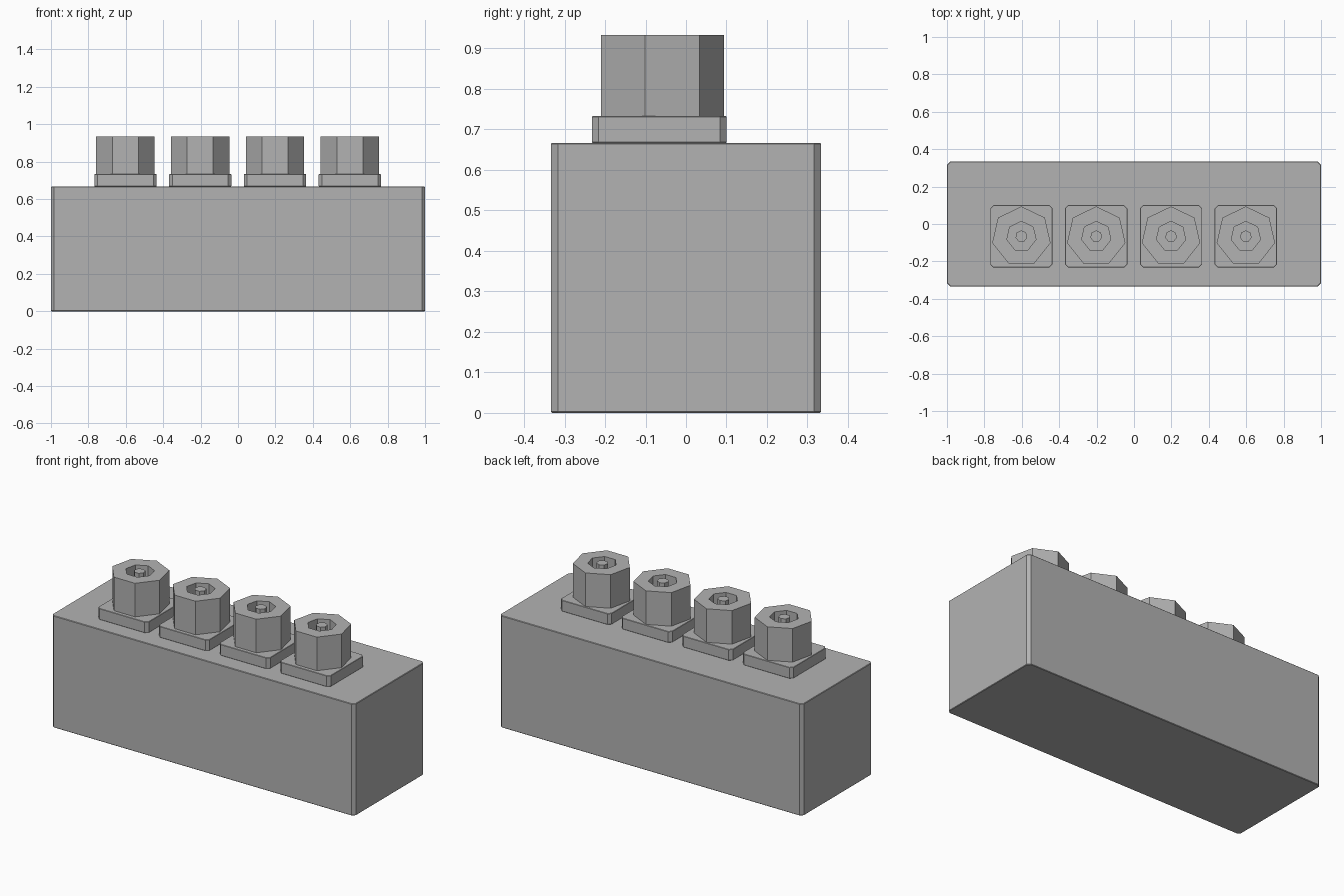
import bpy, bmesh, math

cube = bpy.data.objects.get("Cube")
if cube:
    bpy.data.objects.remove(cube, do_unlink=True)

grey = bpy.data.materials.new("plain_grey")
grey.use_nodes = True
COLOUR = (0.45, 0.45, 0.45, 1)
grey.diffuse_color = COLOUR
grey.node_tree.nodes["Principled BSDF"].inputs["Base Color"].default_value = COLOUR


def finish(name, bm, location):
    bmesh.ops.recalc_face_normals(bm, faces=bm.faces[:])
    mesh = bpy.data.meshes.new(name)
    bm.to_mesh(mesh)
    bm.free()
    mesh.materials.append(grey)
    obj = bpy.data.objects.new(name, mesh)
    obj.location = location
    bpy.context.collection.objects.link(obj)
    return obj


def block(name, size, location, corner, rim):
    """Box with chamfered upright corners and a fine bevel on its rims."""
    bm = bmesh.new()
    bmesh.ops.create_cube(bm, size=1)
    bmesh.ops.scale(bm, vec=size, verts=bm.verts)
    upright = [e for e in bm.edges if abs(e.verts[0].co.z - e.verts[1].co.z) > rim]
    bmesh.ops.bevel(bm, geom=upright, offset=corner, segments=1, affect='EDGES')
    rims = [e for e in bm.edges if abs(e.verts[0].co.z - e.verts[1].co.z) < rim]
    bmesh.ops.bevel(bm, geom=rims, offset=rim, segments=1, affect='EDGES')
    return finish(name, bm, location)


def ring(bm, sides, radius, z):
    """Polygon of vertices with one corner pointing to the back."""
    return [bm.verts.new((radius * math.sin(math.tau * i / sides),
                          radius * math.cos(math.tau * i / sides), z))
            for i in range(sides)]


def bridge(bm, a, b):
    for i in range(len(a)):
        j = (i + 1) % len(a)
        bm.faces.new((a[i], a[j], b[j], b[i]))


def nut(name, location, outer, inner, height):
    bm = bmesh.new()
    rings = [ring(bm, 7, r, z) for r, z in
             ((outer, 0), (outer, height), (inner, height), (inner, 0))]
    for i in range(4):
        bridge(bm, rings[i], rings[(i + 1) % 4])
    return finish(name, bm, location)


def pin(name, location, radius, height):
    bm = bmesh.new()
    low, high = ring(bm, 7, radius, 0), ring(bm, 7, radius, height)
    bridge(bm, low, high)
    bm.faces.new(low)
    bm.faces.new(high)
    return finish(name, bm, location)


# Main body
BODY_TOP, PLATE_TOP, ROW_Y = 0.667, 0.733, -0.066
block("body", (2, 0.667, BODY_TOP), (0, 0, BODY_TOP / 2), 0.017, 0.003)

# Row of four terminals: base plate, hollow nut and centre pin
for n in range(4):
    x = -0.602 + 0.4 * n
    block(f"base_plate_{n + 1}", (0.333, 0.333, PLATE_TOP - BODY_TOP),
          (x, ROW_Y, (BODY_TOP + PLATE_TOP) / 2), 0.017, 0.002)
    nut(f"nut_{n + 1}", (x, ROW_Y, PLATE_TOP), 0.16, 0.08, 0.2)
    pin(f"pin_{n + 1}", (x, ROW_Y, PLATE_TOP), 0.032, 0.2)
